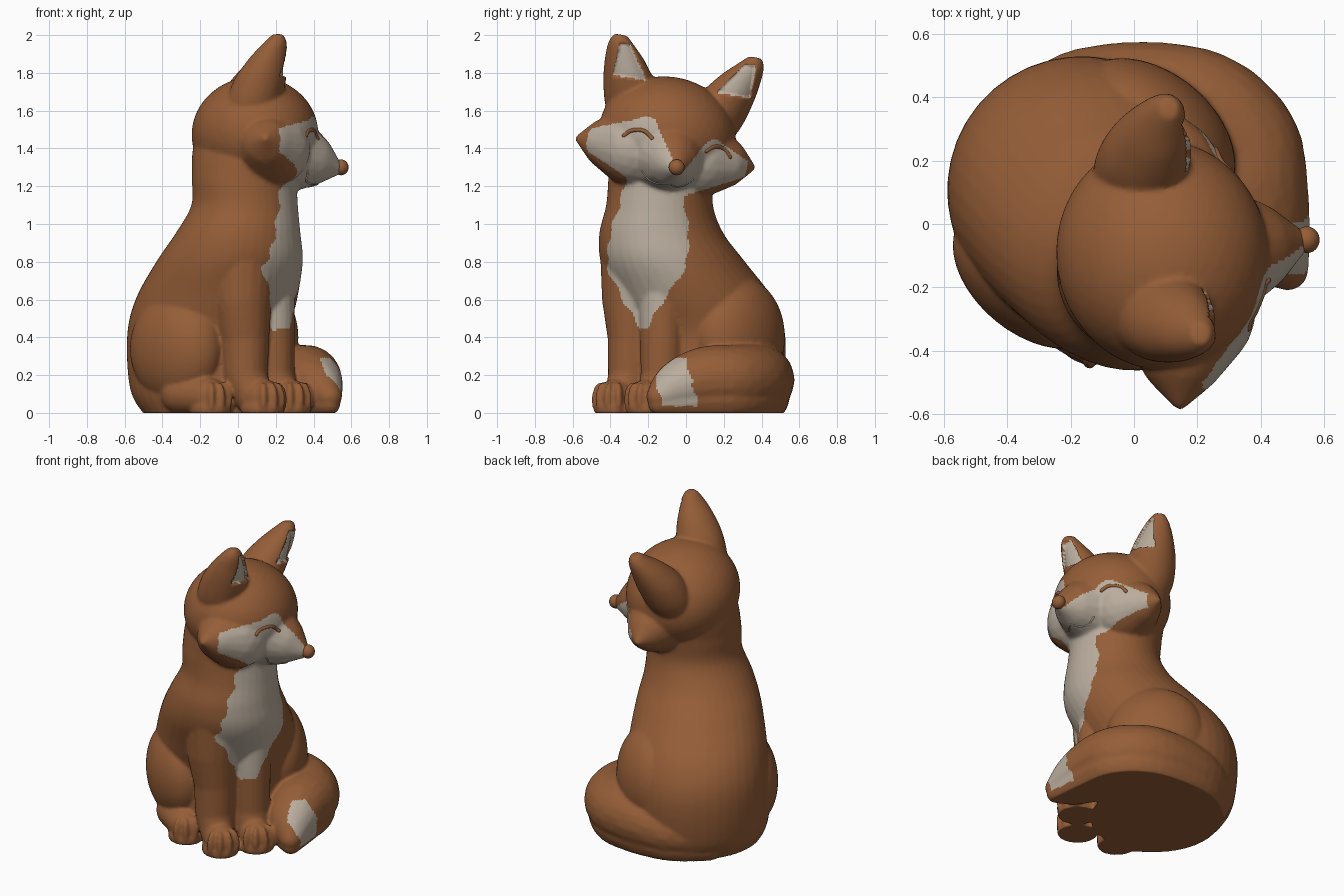
import bpy, bmesh, math
from mathutils import Vector, Matrix
from mathutils.bvhtree import BVHTree

if "Cube" in bpy.data.objects:
    bpy.data.objects.remove(bpy.data.objects["Cube"])

def material(name, rgb):
    m = bpy.data.materials.new(name)
    m.diffuse_color = (*rgb, 1)
    m.use_nodes = True
    m.node_tree.nodes["Principled BSDF"].inputs["Base Color"].default_value = m.diffuse_color
    return m

MATS = [material("russet fur", (0.30, 0.111, 0.039)),
        material("cream fur", (0.49, 0.42, 0.34))]

TURN = math.radians(-40)                     # the seated body faces +x -y
HEAD = (Matrix.Translation((0.09, -0.10, 1.465)) @ Matrix.Rotation(math.radians(8), 4, 'Z')
        @ Matrix.Rotation(math.radians(-9.5), 4, 'X'))
UNHEAD = HEAD.inverted()

def spline(keys, n=6):
    """Catmull-Rom interpolation of tuples of any length."""
    k = [keys[0]] + list(keys) + [keys[-1]]
    out = []
    for i in range(1, len(k) - 2):
        for s in range(n):
            t = s / n
            out.append(tuple(0.5 * (2 * b + (c - a) * t + (2 * a - 5 * b + 4 * c - d) * t * t
                       + (3 * b - a - 3 * c + d) * t ** 3)
                       for a, b, c, d in zip(k[i - 1], k[i], k[i + 1], k[i + 2])))
    return out + [keys[-1]]

def loft(bm, keys, angle=0, n=40):
    """Stack of ellipses (x, y, z, rx, ry)."""
    rings = []
    for x, y, z, rx, ry in spline(keys):
        ring = []
        for i in range(n):
            a = 2 * math.pi * i / n
            p = Matrix.Rotation(angle, 3, 'Z') @ Vector((rx * math.cos(a), ry * math.sin(a), 0))
            ring.append(bm.verts.new(p + Vector((x, y, z))))
        rings.append(ring)
    for r, q in zip(rings, rings[1:]):
        for i in range(n):
            bm.faces.new((r[i], r[(i + 1) % n], q[(i + 1) % n], q[i]))
    bm.faces.new(rings[0][::-1])
    bm.faces.new(rings[-1])

def merge(bm, part):
    tmp = bpy.data.meshes.new("tmp")
    part.to_mesh(tmp)
    part.free()
    bm.from_mesh(tmp)
    bpy.data.meshes.remove(tmp)

def ball(bm, c, r, angle=0):
    m = Matrix.Translation(c) @ Matrix.Rotation(angle, 4, 'Z') @ Matrix.Diagonal((*r, 1))
    bmesh.ops.create_icosphere(bm, subdivisions=4, radius=1, matrix=m)

def limb(bm, pts):
    """Tapered rounded limb through (x, y, z, radius) points."""
    for a, b in zip(pts, pts[1:]):
        part = bmesh.new()
        for x, y, z, r in (a, b):
            bmesh.ops.create_icosphere(part, subdivisions=3, radius=r, matrix=Matrix.Translation((x, y, z)))
        bmesh.ops.convex_hull(part, input=part.verts)
        bmesh.ops.delete(part, geom=[v for v in part.verts if not v.link_faces], context='VERTS')
        merge(bm, part)

def add(name, bm, matrix=None, mat=0):
    bmesh.ops.recalc_face_normals(bm, faces=bm.faces)
    me = bpy.data.meshes.new(name)
    bm.to_mesh(me)
    bm.free()
    ob = bpy.data.objects.new(name, me)
    bpy.context.collection.objects.link(ob)
    if matrix:
        ob.matrix_world = matrix
    return finish(ob, lambda c, n: mat)

def finish(ob, rule):
    """Smooth shading and face colours by rule."""
    ob.data.materials.clear()
    for m in MATS:
        ob.data.materials.append(m)
    for p in ob.data.polygons:
        p.use_smooth = True
        p.material_index = int(rule(p.center, p.normal))
    return ob

def paw(bm, x, y, r):
    """Foot with four toes, pointing along the body direction."""
    ball(bm, (x, y, 0.08), (r, r * 0.9, 0.1), TURN)
    ball(bm, (x, y, 0.02), (r * 1.1, r, 0.08), TURN)
    for k in (-1.5, -0.5, 0.5, 1.5):
        a = TURN + k * 0.55
        tx, ty = x + math.cos(a) * r * 0.72, y + math.sin(a) * r * 0.72
        ball(bm, (tx, ty, 0.07), (r * 0.46, r * 0.24, 0.095), a)

# Torso and thighs
bm = bmesh.new()
loft(bm, [(-0.10, 0.07, -0.02, 0.38, 0.40), (-0.15, 0.09, 0.12, 0.42, 0.42), (-0.16, 0.10, 0.4, 0.43, 0.425),
          (-0.115, 0.04, 0.6, 0.44, 0.41), (-0.045, -0.07, 0.8, 0.40, 0.37), (0, -0.13, 0.95, 0.335, 0.325),
          (0.035, -0.14, 1.1, 0.28, 0.285), (0.035, -0.13, 1.25, 0.275, 0.285), (0.055, -0.115, 1.42, 0.295, 0.28),
          (0.07, -0.10, 1.55, 0.22, 0.22)], TURN)
ball(bm, (-0.325, -0.165, 0.34), (0.285, 0.18, 0.30), TURN)
ball(bm, (0.055, 0.275, 0.40), (0.30, 0.205, 0.325), TURN)

# Legs and paws
limb(bm, [(-0.30, -0.23, 0.10, 0.11), (-0.16, -0.33, 0.09, 0.10)])
paw(bm, -0.145, -0.335, 0.105)
limb(bm, [(0.13, 0.24, 0.10, 0.11), (0.24, 0.14, 0.09, 0.10)])
paw(bm, 0.25, 0.12, 0.105)
limb(bm, [(0.02, -0.265, 0.85, 0.19), (0.02, -0.285, 0.6, 0.16), (0.035, -0.285, 0.4, 0.13),
          (0.04, -0.295, 0.2, 0.118), (0.08, -0.33, 0.09, 0.10)])
paw(bm, 0.13, -0.37, 0.11)
limb(bm, [(0.15, -0.10, 0.85, 0.15), (0.18, -0.125, 0.5, 0.12), (0.19, -0.13, 0.2, 0.11), (0.22, -0.16, 0.09, 0.10)])
paw(bm, 0.27, -0.20, 0.11)

# Tail curled round the side to the front, with a broad flat underside
path = [(-0.36, 0.30, 0.14, 0.12), (-0.18, 0.385, 0.16, 0.16), (0.03, 0.395, 0.175, 0.18),
        (0.22, 0.36, 0.18, 0.185), (0.345, 0.25, 0.18, 0.18), (0.375, 0.10, 0.175, 0.175),
        (0.42, -0.04, 0.14, 0.135), (0.485, -0.145, 0.085, 0.065)]
limb(bm, spline(path, 4))
limb(bm, spline([(x, y, z * 0.55, r * 0.87) for x, y, z, r in path], 4))

# Head: skull, pointed cheeks, snout and ears (own frame: x forward, z up)
hd = bmesh.new()
ball(hd, (0, 0, 0.01), (0.335, 0.365, 0.305))
for s, dx in ((-1, 0), (1, 0.09)):
    limb(hd, [(0.06, s * 0.17, -0.09, 0.21), (0.02 + dx * 0.6, s * 0.30, -0.09, 0.14),
              (-0.01 + dx, s * 0.455, -0.09, 0.025)])
    o = 0.02
    loft(hd, [(-0.05, o + s * 0.22, 0.0, 0.10, 0.09), (-0.04, o + s * 0.235, 0.12, 0.14, 0.135),
              (-0.005, o + s * 0.265, 0.25, 0.14, 0.14), (0.035, o + s * 0.31, 0.36, 0.105, 0.11),
              (0.07, o + s * 0.35, 0.44, 0.065, 0.07), (0.085, o + s * 0.365, 0.487, 0.03, 0.035)])
limb(hd, [(0.12, 0, -0.08, 0.23), (0.27, 0.005, -0.12, 0.15), (0.425, 0.012, -0.17, 0.04)])
limb(hd, [(0.12, 0, -0.19, 0.12), (0.30, 0, -0.205, 0.06)])
hd.transform(HEAD)
merge(bm, hd)

# Fuse everything into one soft skin
fox = add("body_head_and_tail", bm)
r = fox.modifiers.new("fuse", 'REMESH')
r.mode, r.voxel_size = 'VOXEL', 0.011
s = fox.modifiers.new("soften", 'SMOOTH')
s.factor, s.iterations = 0.5, 4
fox.data = bpy.data.meshes.new_from_object(fox.evaluated_get(bpy.context.evaluated_depsgraph_get()))
fox.modifiers.clear()

def in_ear(c, n):
    t = (c.z - 0.22) / 0.27
    return 0.18 < t < 0.82 and abs(abs(c.y - 0.02) - 0.265 - 0.09 * t) < 0.095 * (1 - t) + 0.012 and n.x > 0.25

def face(c, n):
    y, z, left = abs(c.y - 0.035), c.z, c.y > 0.035
    if in_ear(c, n):
        return True
    bridge = (0.022 + 0.55 * (z + 0.17)) * (1.25 if left else 1) if z > -0.19 else 0
    brow = 0.09 - 0.06 * left - 0.42 * max(0, y - 0.17) - 0.5 * max(0, 0.2 - y)
    return (c.x > 0.07 and abs(c.y) < 0.43 and z < max(brow, -0.13) and y >= bridge
            and z > -0.3 + 0.5 * max(0, abs(c.y) - 0.12))

def chest(c, n):
    z = c.z
    half = min((z - 0.42) * 0.6, 0.21, 0.21 - 0.25 * (z - 0.95)) + 0.008 * math.sin(z * 45)
    mid = -0.225 + 0.09 * min(max(z - 0.6, 0), 0.5)
    return 0.44 < z < 1.25 and c.x > 0.12 and abs(c.y - mid) < half and n.x > 0.1

def tail_tip(c, n):
    return (n.x > 0.25 and c.x > 0.4 and 0.035 < c.z < 0.29
            and -0.16 < c.y + 0.25 * (c.z - 0.17) + 0.006 * math.sin(c.z * 60) < 0.03)

def markings(c, n):
    if c.z > 1.1 and face(UNHEAD @ c, UNHEAD.to_3x3() @ n):
        return True
    return chest(c, n) or tail_tip(c, n)

# Hollow the ears, flatten the base, paint the markings
hollow = [v for v in fox.data.vertices if v.co.z > 1.5 and in_ear(UNHEAD @ v.co, UNHEAD.to_3x3() @ v.normal)]
for v in hollow:
    v.co -= HEAD.to_3x3() @ Vector((0.02, 0, 0))
for v in fox.data.vertices:
    v.co.z = max(v.co.z, 0)
finish(fox, markings)

# Nose
bm = bmesh.new()
ball(bm, (0.458, 0.014, -0.165), (0.04, 0.042, 0.042))
add("nose", bm, HEAD)

# Closed eyes and smile: thin strokes projected on the face
tree = BVHTree.FromPolygons([UNHEAD @ v.co for v in fox.data.vertices], [p.vertices for p in fox.data.polygons])

def stroke(name, pts, r, mat):
    bm = bmesh.new()
    line = []
    for y, z in spline(pts, 5):
        hit = tree.ray_cast(Vector((1, y, z)), Vector((-1, 0, 0)))[0]
        if hit:
            line.append((hit.x - r * 0.4, y, z, r))
    limb(bm, line)
    add(name, bm, HEAD, mat)

for s, side, c, h in ((-1, "right", -0.19, -0.012), (1, "left", 0.25, -0.03)):
    stroke(side + "_eye", [(c - s * 0.07, h - 0.02), (c - s * 0.035, h + 0.008), (c, h + 0.014),
                           (c + s * 0.04, h + 0.002), (c + s * 0.07, h - 0.028)], 0.011, 0)
    stroke(side + "_smile", [(0.01, -0.255), (s * 0.05, -0.262), (s * 0.10, -0.245), (s * 0.135, -0.21)], 0.005, 1)
